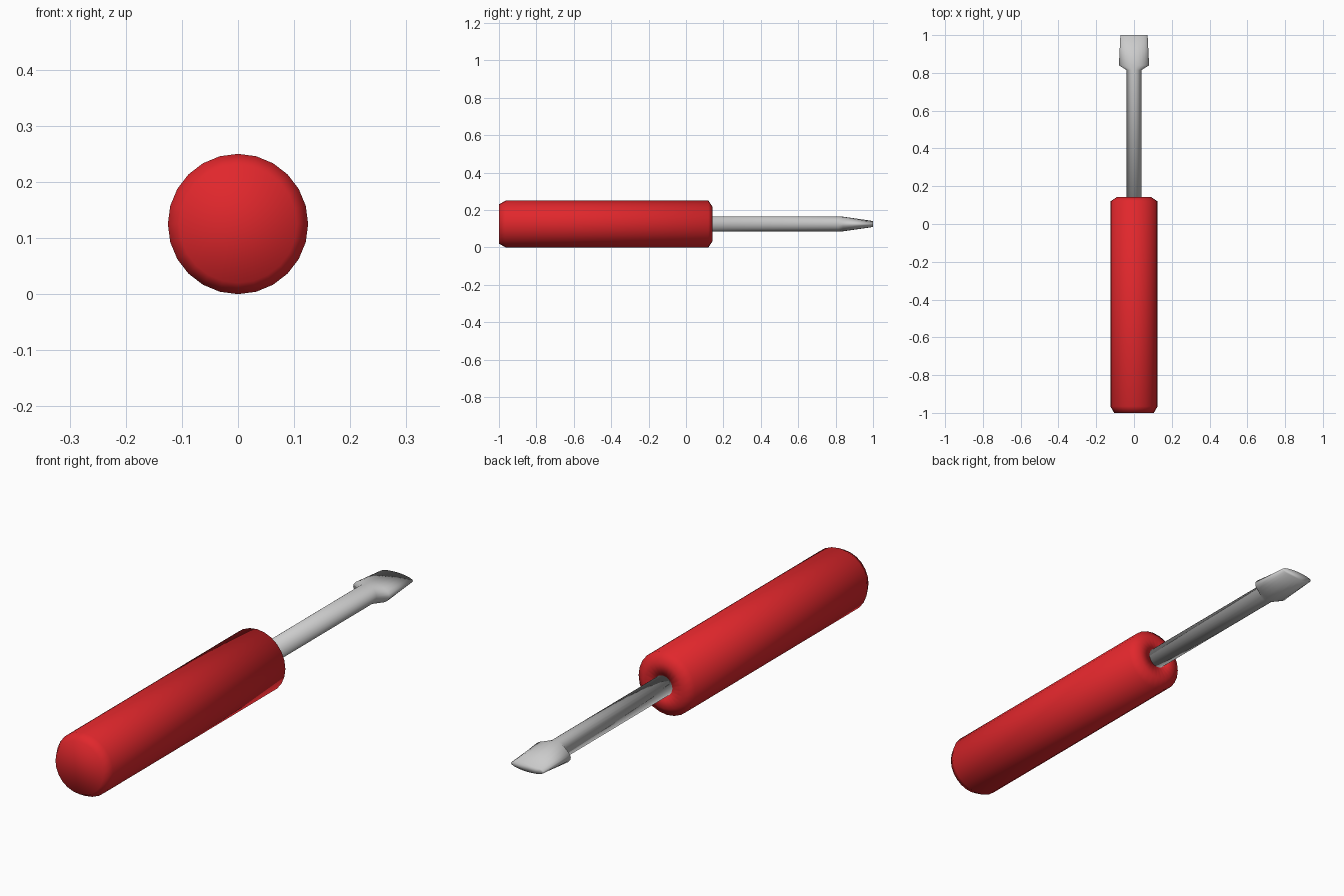
import bpy, bmesh
from math import cos, sin, tau

if "Cube" in bpy.data.objects:
    bpy.data.objects.remove(bpy.data.objects["Cube"])

SIDES = 24
AXIS_Z = 0.125


def loft(name, rings, color=None):
    """Skin elliptical rings (y, half width, half height) along the y axis."""
    bm = bmesh.new()
    loops = []
    for y, rx, rz in rings:
        loops.append([bm.verts.new((rx * cos(tau * i / SIDES), y,
                                    AXIS_Z + rz * sin(tau * i / SIDES)))
                      for i in range(SIDES)])
    for a, b in zip(loops, loops[1:]):
        for i in range(SIDES):
            j = (i + 1) % SIDES
            bm.faces.new((a[i], a[j], b[j], b[i]))
    bm.faces.new(loops[0])
    bm.faces.new(loops[-1])
    bmesh.ops.recalc_face_normals(bm, faces=bm.faces)
    for f in bm.faces:
        f.smooth = True
    mesh = bpy.data.meshes.new(name)
    bm.to_mesh(mesh)
    bm.free()
    obj = bpy.data.objects.new(name, mesh)
    bpy.context.collection.objects.link(obj)
    if color:
        mat = bpy.data.materials.new(name + "_red")
        mat.diffuse_color = color
        mat.use_nodes = True
        mat.node_tree.nodes["Principled BSDF"].inputs["Base Color"].default_value = mat.diffuse_color
        mesh.materials.append(mat)
    return obj


# Red grip with bevelled ends
handle_profile = [(-1.0, 0.105), (-0.965, 0.125), (0.12, 0.125),
                  (0.143, 0.09), (0.143, 0.04), (0.12, 0.04)]
loft("handle", [(y, r, r) for y, r in handle_profile], (0.75, 0.02, 0.025, 1))

# Round shaft flaring into the flattened blade
loft("shaft_and_blade", [
    (0.12, 0.04, 0.04),
    (0.815, 0.04, 0.04),
    (0.84, 0.08, 0.039),
    (1.0, 0.072, 0.016),
])
